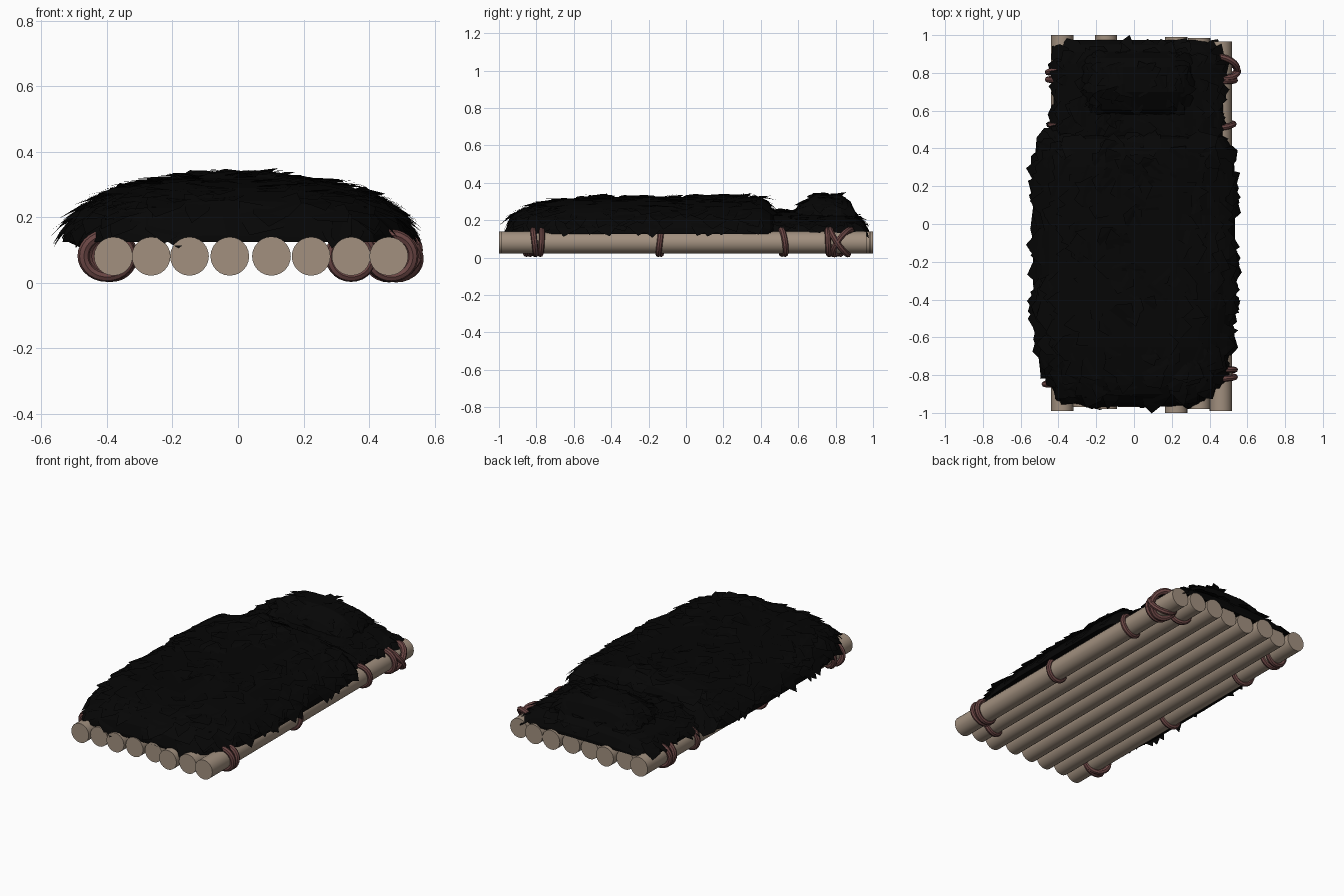
import bpy, bmesh, math, random
from mathutils import Vector

if "Cube" in bpy.data.objects:
    bpy.data.objects.remove(bpy.data.objects["Cube"])
random.seed(7)


def material(name, rgb):
    m = bpy.data.materials.new(name)
    m.diffuse_color = (*rgb, 1)
    m.use_nodes = True
    m.node_tree.nodes["Principled BSDF"].inputs["Base Color"].default_value = m.diffuse_color
    return m


WOOD = material("weathered wood", (0.36, 0.28, 0.213))
ROPE = material("dark red rope", (0.15, 0.063, 0.06))
FUR = material("black fur", (0.0018, 0.0018, 0.0018))


def smooth(obj):
    bpy.ops.object.select_all(action='DESELECT')
    obj.select_set(True)
    bpy.context.view_layer.objects.active = obj
    bpy.ops.object.shade_smooth_by_angle(angle=math.radians(40))


# Log base: (x, front end, back end)
LOGS = [(-.38, -.99, 1.0), (-.265, -.97, .97), (-.148, -.98, 1.0), (-.025, -.97, .97),
        (.102, -.965, .97), (.223, -1.0, .99), (.345, -.98, .985), (.46, -.99, .965)]
for i, (x, y0, y1) in enumerate(LOGS):
    bpy.ops.mesh.primitive_cylinder_add(vertices=24, radius=.059, depth=y1 - y0,
                                        location=(x, (y0 + y1) / 2, .081),
                                        rotation=(math.pi / 2, 0, 0))
    o = bpy.context.object
    o.name = f"log_{i + 1}"
    o.data.materials.append(WOOD)
    smooth(o)


# Rope lashings: (x, y, lean, yaw, half width)
def ring(x, y, lean, yaw, rx):
    bpy.ops.mesh.primitive_torus_add(major_segments=28, minor_segments=8,
                                     major_radius=.064, minor_radius=.016,
                                     location=(x, y, .083),
                                     rotation=(math.pi / 2 + lean, 0, yaw))
    o = bpy.context.object
    o.name = "rope_lashing"
    o.scale = (rx / .064, 1 / math.cos(lean), 1)
    o.data.materials.append(ROPE)
    smooth(o)


for x, y, lean, yaw, rx in [
        (.468, -.81, .12, 0, .066), (.468, -.775, -.05, .05, .066), (.345, -.86, .1, .15, .064),
        (.462, -.14, -.12, 0, .062), (.464, .52, .15, .15, .064),
        (.468, .76, .05, 0, .066), (.475, .82, .6, -.2, .074), (.475, .835, -.6, -.35, .074),
        (.345, .82, .1, -.2, .064),
        (-.40, -.84, .1, .1, .072), (-.395, -.80, -.1, -.3, .07), (-.385, -.14, .1, 0, .064),
        (-.385, .52, -.1, -.1, .064), (-.39, .765, .05, 0, .066), (-.39, .81, -.1, .1, .066)]:
    ring(x, y, lean, yaw, rx)


# Fur pads: lofted dome sections covered with pointed tufts
def fur_pad(name, z0, stations, tufts, y_from, length, width, low=.105):
    def surf(y, u):
        y = min(max(y, stations[0][0]), stations[-1][0])
        for a, b in zip(stations, stations[1:]):
            if y <= b[0]:
                break
        t = (y - a[0]) / (b[0] - a[0])
        cx, hw, h = (a[k] + (b[k] - a[k]) * t for k in (1, 2, 3))
        return Vector((cx + hw * u, y, z0 + h * max(0, 1 - abs(u) ** 2.6) ** .5))

    bm = bmesh.new()
    n = 22
    rings = []
    for s in stations:
        rings.append([bm.verts.new(surf(s[0], math.sin(math.pi * (j / n - .5))))
                      for j in range(n + 1)])
    for a, b in zip(rings, rings[1:]):
        for j in range(n + 1):
            k = (j + 1) % (n + 1)
            bm.faces.new((a[j], a[k], b[k], b[j]))
    bm.faces.new(rings[0][::-1])
    bm.faces.new(rings[-1])
    bmesh.ops.recalc_face_normals(bm, faces=bm.faces[:])

    ya, yb = max(stations[0][0], y_from) + .01, stations[-1][0] - .01
    mid, half = (stations[0][0] + stations[-1][0]) / 2, (stations[-1][0] - stations[0][0]) / 2
    for _ in range(tufts):
        y = random.uniform(ya, yb)
        u = .985 * math.sin(random.uniform(-1.5, 1.5))
        p = surf(y, u)
        du = surf(y, min(u + .01, 1)) - surf(y, u - .01)
        dy = surf(y + .008, u) - surf(y - .008, u)
        nrm = du.cross(dy).normalized()
        out = du.normalized() * (u * 1.2 + random.uniform(-.3, .3)) \
            + dy.normalized() * (((y - mid) / half) ** 3 + random.uniform(-.25, .25))
        d = (out - nrm * out.dot(nrm)).normalized()
        side = nrm.cross(d)
        ln, w = length * random.uniform(.6, 1.2), width * random.uniform(.6, 1.2)
        lift = random.uniform(.002, .02)
        base = p - d * ln * .4
        pts = [base - side * w - nrm * .012, base + d * ln * .6 - side * w * .8 + nrm * lift * .6,
               base + d * ln + side * w * random.uniform(-.5, .5) + nrm * lift,
               base + d * ln * .6 + side * w * .8 + nrm * lift * .6, base + side * w - nrm * .012]
        for q in pts:
            q.z = max(q.z, low)
        v = [bm.verts.new(q) for q in pts]
        bm.faces.new((v[4], v[3], v[1], v[0]))
        bm.faces.new((v[3], v[2], v[1]))
    me = bpy.data.meshes.new(name)
    bm.to_mesh(me)
    bm.free()
    me.materials.append(FUR)
    bpy.context.collection.objects.link(bpy.data.objects.new(name, me))


# stations: (y, centre x, half width, height)
fur_pad("fur_mattress", .125,
        [(-.88, .02, .36, .04), (0, .02, .42, .1), (.45, .025, .445, .12), (.6, .025, .45, .122),
         (.85, .025, .45, .115), (.91, .025, .43, .1), (.95, .02, .39, .07), (.975, .02, .34, .02)],
        150, .42, .1, .05)
fur_pad("fur_blanket", .125,
        [(-.965, 0, .24, .02), (-.945, 0, .34, .08), (-.9, 0, .415, .125), (-.8, 0, .475, .165),
         (-.65, 0, .515, .19), (-.4, 0, .533, .198), (0, 0, .535, .2), (.3, 0, .532, .203),
         (.4, 0, .52, .198), (.45, 0, .49, .16), (.485, 0, .45, .08)],
        330, -2, .13, .07)
fur_pad("fur_pillow", .2,
        [(.565, .02, .23, .02), (.605, .02, .265, .09), (.7, .02, .285, .142), (.83, .02, .285, .135),
         (.88, .02, .265, .1), (.915, .02, .23, .02)],
        70, -2, .085, .04, .2)
